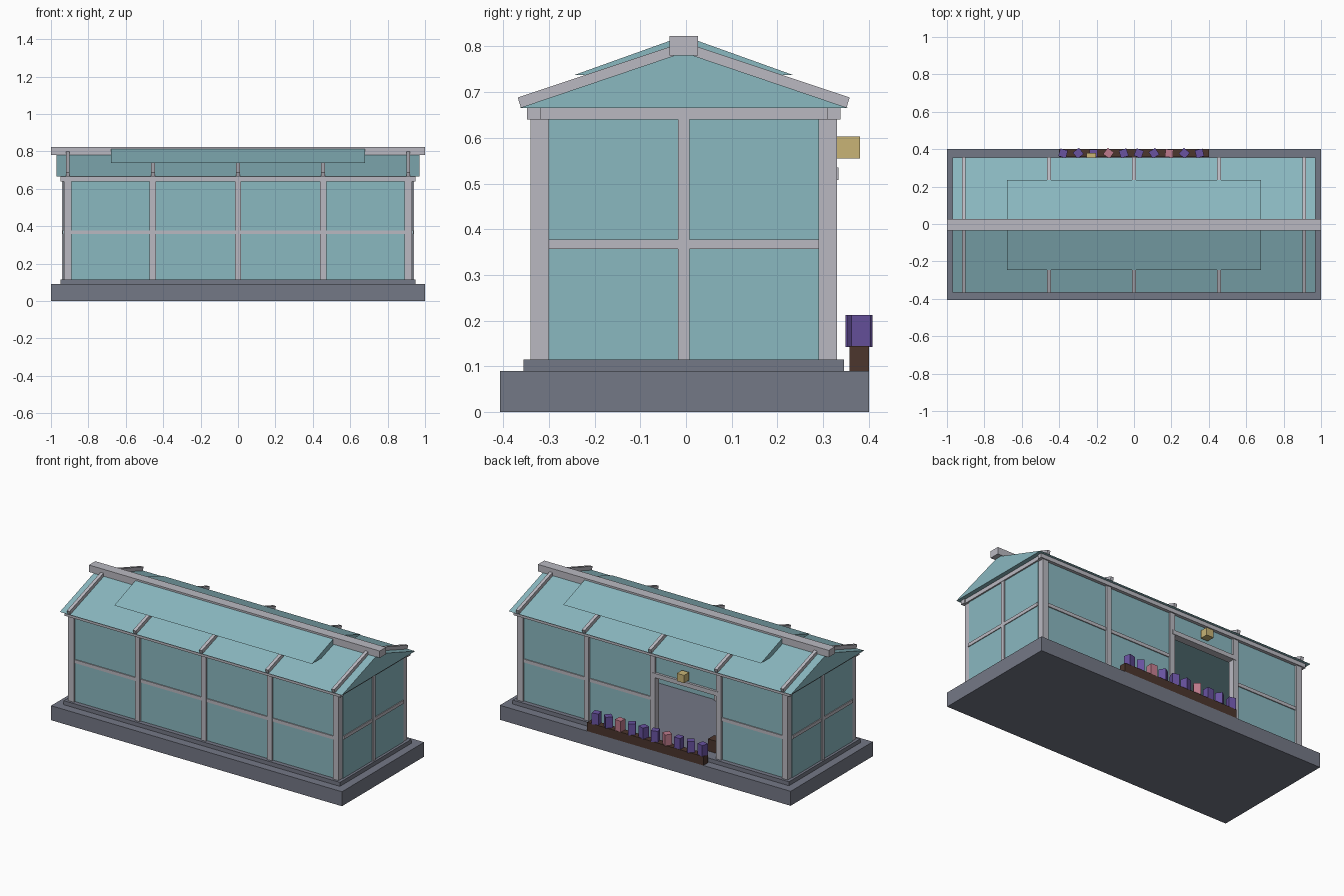
import bpy, math
from mathutils import Matrix

cube = bpy.data.objects.get("Cube")
if cube:
    bpy.data.objects.remove(cube, do_unlink=True)


def material(name, *srgb):
    lin = [((c / 255 + 0.055) / 1.055) ** 2.4 for c in srgb] + [1.0]
    m = bpy.data.materials.new(name)
    m.use_nodes = True
    m.diffuse_color = lin
    m.node_tree.nodes["Principled BSDF"].inputs["Base Color"].default_value = lin
    return m


GLASS = material("teal_glass", 138, 184, 192)
FRAME = material("pale_metal", 186, 185, 193)
STONE = material("grey_stone", 116, 120, 134)
WOOD = material("dark_wood", 76, 54, 45)
PURPLE = material("purple_bloom", 104, 82, 160)
PINK = material("pink_bloom", 190, 122, 140)
LAMP = material("warm_lamp", 200, 180, 118)


def mesh_object(name, verts, faces, mat):
    me = bpy.data.meshes.new(name)
    me.from_pydata(verts, [], faces)
    me.materials.append(mat)
    ob = bpy.data.objects.new(name, me)
    bpy.context.scene.collection.objects.link(ob)
    return ob


def box(name, xs, ys, zs, mat):
    """Box from its x, y and z ranges."""
    verts = [(x, y, z) for x in xs for y in ys for z in zs]
    faces = [(0, 1, 3, 2), (4, 6, 7, 5), (0, 4, 5, 1),
             (2, 3, 7, 6), (0, 2, 6, 4), (1, 5, 7, 3)]
    return mesh_object(name, verts, faces, mat)


def prism(name, profile, x0, x1, mat):
    """Extrude a y-z profile (counter-clockwise seen from +x) along x."""
    n = len(profile)
    verts = [(x, y, z) for x in (x0, x1) for y, z in profile]
    faces = [tuple(reversed(range(n))), tuple(range(n, 2 * n))]
    faces += [(i, (i + 1) % n, n + (i + 1) % n, n + i) for i in range(n)]
    return mesh_object(name, verts, faces, mat)


def around(c, half):
    return (c - half, c + half)


MID = -0.005                      # y of the building's centre line
POSTS = [-0.91, -0.455, 0, 0.455, 0.91]
FLOOR, EAVE = 0.115, 0.64

# Stone base and plinth
box("base_slab", (-1, 1), (-0.407, 0.4), (0, 0.09), STONE)
box("plinth", (-0.95, 0.95), around(MID, 0.35), (0.09, FLOOR), STONE)

# Long walls: posts, eave beams, mid rails and glass per bay
for side, label in ((-1, "front"), (1, "back")):
    wall = MID + side * 0.315
    for i, x in enumerate(POSTS):
        half = 0.02 if abs(x) > 0.9 else 0.017
        box(f"{label}_post_{i}", around(x, half), around(wall, 0.02), (FLOOR, EAVE), FRAME)
    box(f"{label}_eave_beam", (-0.95, 0.95), around(MID + side * 0.328, 0.0145),
        (EAVE, 0.665), FRAME)
    for i in range(4):
        bay = (POSTS[i], POSTS[i + 1])
        doorway = side == 1 and i == 1
        bottom = 0.52 if doorway else FLOOR
        box(f"{label}_pane_{i}", bay, around(wall, 0.008), (bottom, EAVE), GLASS)
        if doorway:
            box("door_lintel", bay, around(wall, 0.023), (0.508, 0.535), FRAME)
        else:
            box(f"{label}_rail_{i}", bay, around(wall, 0.014), (0.357, 0.378), FRAME)

# End walls
for side, label in ((-1, "right"), (1, "left")):
    inner = around(MID, 0.296)
    box(f"{label}_pane", around(side * 0.925, 0.009), inner, (FLOOR, EAVE), GLASS)
    box(f"{label}_rail", around(side * 0.925, 0.014), inner, (0.357, 0.378), FRAME)
    box(f"{label}_middle_post", around(side * 0.925, 0.016), around(MID, 0.013),
        (FLOOR, EAVE), FRAME)
    box(f"{label}_tie_beam", around(side * 0.925, 0.018), around(MID, 0.315),
        (EAVE, 0.665), FRAME)

# Glass roof, raised vent roof and ridge
prism("roof", [(MID - 0.36, 0.665), (MID + 0.36, 0.665), (MID, 0.787)], -0.97, 0.97, GLASS)
prism("vent_roof", [(MID - 0.24, 0.737), (MID + 0.24, 0.737), (MID, 0.823)],
      -0.68, 0.68, GLASS)
box("ridge_beam", (-1, 1), around(MID, 0.031), (0.78, 0.823), FRAME)

# Rafters lying on both slopes
for side, label in ((-1, "front"), (1, "back")):
    for i, x in enumerate(POSTS):
        profile = [(MID + side * 0.356, 0.666), (MID, 0.785),
                   (MID, 0.809), (MID + side * 0.363, 0.688)]
        if side > 0:
            profile.reverse()
        prism(f"{label}_rafter_{i}", profile, x - 0.01, x + 0.01, FRAME)

# Lamp over the doorway and a crate inside it
box("door_lamp", around(-0.228, 0.025), (0.33, 0.38), (0.555, 0.603), LAMP)
box("crate", (-0.5, -0.34), (0.21, 0.27), (FLOOR, 0.19), WOOD)

# Planter with a row of blocky blooms
box("planter", (-0.4, 0.4), (0.357, 0.4), (0.09, 0.145), WOOD)
for i in range(10):
    bloom = box(f"bloom_{i}", (-0.021, 0.021), (-0.021, 0.021), (0, 0.07),
                PINK if i in (2, 6) else PURPLE)
    bloom.matrix_world = (Matrix.Translation((0.35 - 0.081 * i, 0.378, 0.143))
                          @ Matrix.Rotation(math.radians(12 + 37 * i), 4, "Z"))
